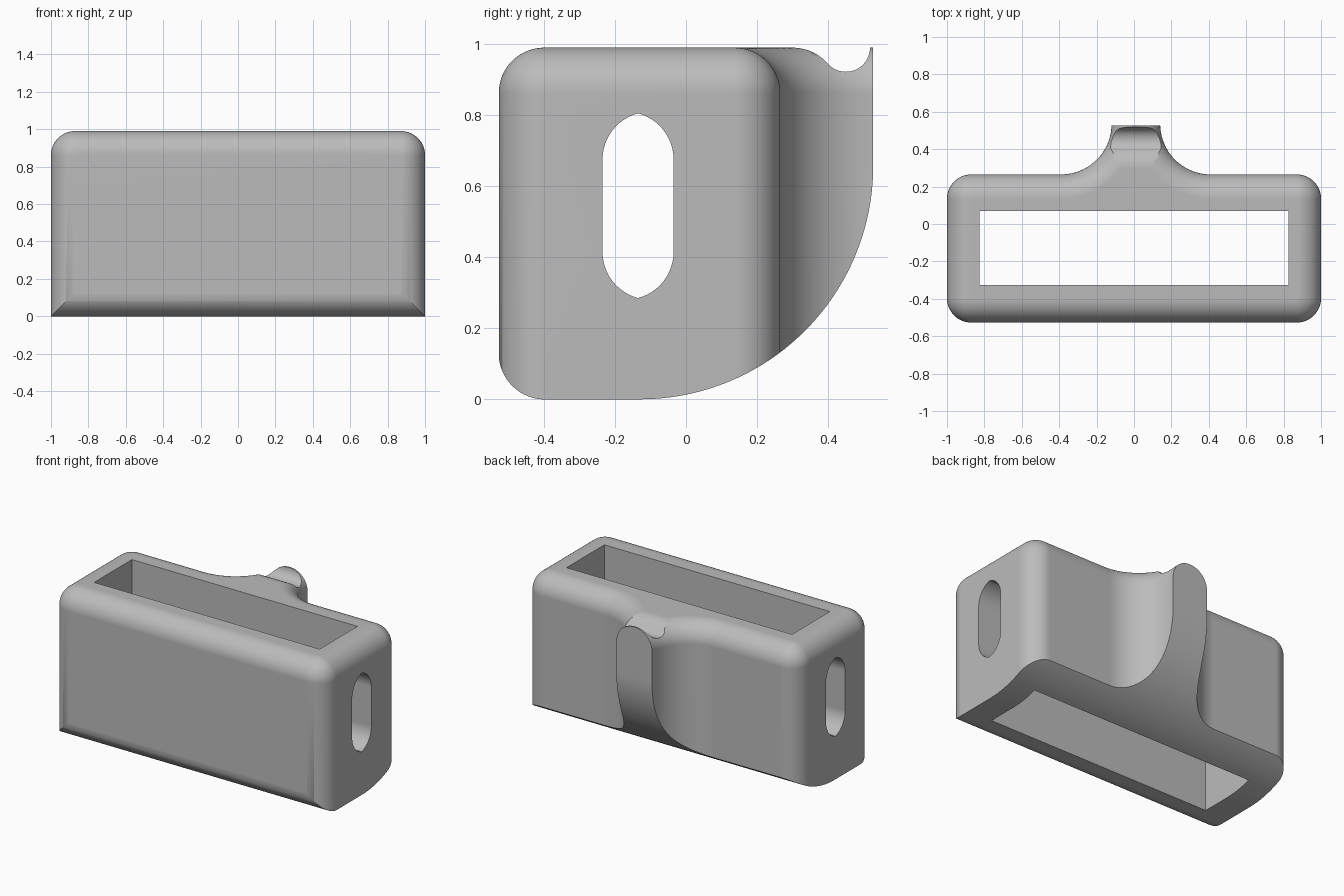
import bpy, bmesh
from math import sin, cos, radians, acos, degrees, atan2

cube = bpy.data.objects.get("Cube")
if cube:
    bpy.data.objects.remove(cube, do_unlink=True)

HEIGHT, FRONT, BACK, REAR = 0.99, -0.527, 0.265, 0.527
ROUND = 0.13
TAB_X, FLARE = 0.01, 0.27

grey = bpy.data.materials.new("plain grey")
grey.use_nodes = True
colour = (0.5, 0.5, 0.5, 1)
grey.diffuse_color = colour
grey.node_tree.nodes["Principled BSDF"].inputs["Base Color"].default_value = colour


def arc(cx, cy, r, start, end, steps=16):
    angles = [radians(start + (end - start) * i / steps) for i in range(steps + 1)]
    return [(cx + r * cos(a), cy + r * sin(a)) for a in angles]


def loft(name, rings):
    """Closed solid through matching rings of 3D points."""
    bm = bmesh.new()
    loops = [[bm.verts.new(p) for p in ring] for ring in rings]
    for low, high in zip(loops, loops[1:]):
        for i in range(len(low)):
            j = (i + 1) % len(low)
            bm.faces.new((low[i], low[j], high[j], high[i]))
    bm.faces.new(loops[0][::-1])
    bm.faces.new(loops[-1])
    bmesh.ops.recalc_face_normals(bm, faces=bm.faces)
    mesh = bpy.data.meshes.new(name)
    bm.to_mesh(mesh)
    bm.free()
    mesh.materials.append(grey)
    obj = bpy.data.objects.new(name, mesh)
    bpy.context.collection.objects.link(obj)
    return obj


def across(name, profile, half):
    """Side profile (y, z) extruded along x."""
    return loft(name, [[(x, y, z) for y, z in profile] for x in (-half, half)])


def plan(d):
    """Plan outline moved inward by d, with a flared tab at the back."""
    r, x, y = ROUND - d, 1 - ROUND, BACK - ROUND
    flare = FLARE + d
    side = TAB_X + 0.13 + FLARE
    left = TAB_X - 0.13 - FLARE
    cy = BACK + FLARE
    return (arc(-x, FRONT + ROUND, r, 180, 270) + arc(x, FRONT + ROUND, r, 270, 360)
            + arc(x, y, r, 0, 90)
            + arc(side, cy, flare, 270, 180, 24)
            + [(side - flare, 0.8), (left + flare, 0.8)]
            + arc(left, cy, flare, 0, -90, 24)
            + arc(-x, y, r, 90, 180))


# Body: straight walls, then a rounded top edge
rings = [[(x, y, -0.1) for x, y in plan(0)]]
fillet = ROUND - 0.002
for i in range(17):
    a = radians(90 * i / 16)
    z = HEIGHT - fillet + fillet * sin(a)
    rings.append([(x, y, z) for x, y in plan(fillet * (1 - cos(a)))])
body = loft("holder_body", rings)

# Side silhouette: rounded underside and hooked tab
hook_y, hook_r, crest_y = 0.45, 0.068, 0.30
crest_r = ((hook_y - crest_y) ** 2 - hook_r ** 2) / (2 * hook_r)
tilt = degrees(atan2(crest_r, hook_y - crest_y))
sweep = REAR + 0.13
silhouette = ([(-0.8, ROUND)]
              + arc(FRONT + ROUND, ROUND, ROUND + 0.0004, 180, 270)
              + arc(-0.13, sweep, sweep, 270, 360, 40)
              + [(REAR, 1.2), (hook_y + hook_r, 1.2)]
              + arc(hook_y, HEIGHT, hook_r, 0, tilt - 180, 20)
              + arc(crest_y, HEIGHT - crest_r, crest_r, tilt, 88, 10)[1:]
              + [(crest_y, 1.2), (-0.8, 1.2)])
outer_cutter = across("silhouette_cutter", silhouette, 1.2)

# Rectangular pocket straight through
pocket = [(-0.825, -0.325), (0.825, -0.325), (0.825, 0.07), (-0.825, 0.07)]
pocket_cutter = loft("pocket_cutter", [[(x, y, z) for x, y in pocket] for z in (-0.3, 1.3)])

# Pointed slot through both ends
mid, half, r = -0.135, 0.1, 0.1345
tip = degrees(acos((r - half) / r))
slot = (arc(mid + half - r, 0.675, r, 0, tip, 12)
        + arc(mid - half + r, 0.675, r, 180 - tip, 180, 12)[1:]
        + arc(mid - half + r, 0.415, r, 180, 180 + tip, 12)
        + arc(mid + half - r, 0.415, r, -tip, 0, 12)[1:])
slot_cutter = across("slot_cutter", slot, 1.3)

# Cut the body and tidy away the cutters
bpy.ops.object.select_all(action="DESELECT")
bpy.context.view_layer.objects.active = body
body.select_set(True)
for cutter, operation in ((outer_cutter, "INTERSECT"), (pocket_cutter, "DIFFERENCE"),
                          (slot_cutter, "DIFFERENCE")):
    cutter.hide_render = True
    mod = body.modifiers.new(cutter.name, "BOOLEAN")
    mod.object, mod.operation, mod.solver = cutter, operation, "EXACT"
    bpy.ops.object.modifier_apply(modifier=mod.name)
    bpy.data.objects.remove(cutter, do_unlink=True)

# Smooth curves, crisp edges
bpy.ops.object.shade_smooth_by_angle(angle=radians(30))
weighted = body.modifiers.new("even_normals", "WEIGHTED_NORMAL")
weighted.keep_sharp = True
